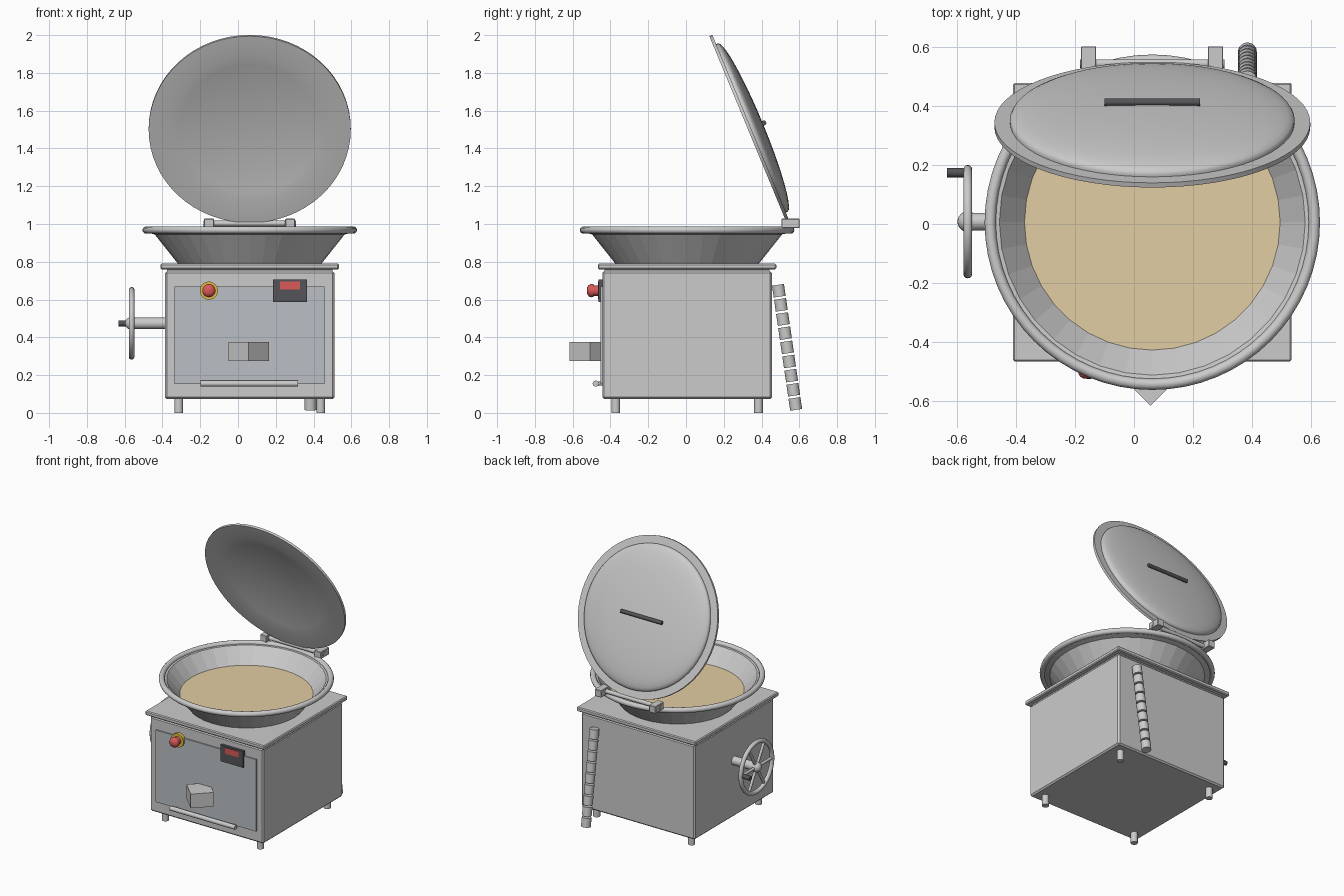
import bpy, bmesh
from math import pi, sin, cos, radians
from mathutils import Vector, Matrix

if "Cube" in bpy.data.objects:
    bpy.data.objects.remove(bpy.data.objects["Cube"])

CX, CY = 0.062, 0.006   # cabinet and pan axis


def material(name, rgb):
    m = bpy.data.materials.new(name)
    m.diffuse_color = (*rgb, 1)
    m.use_nodes = True
    m.node_tree.nodes["Principled BSDF"].inputs["Base Color"].default_value = m.diffuse_color
    return m


FOOD = material("food_tan", (0.76, 0.61, 0.36))
RED = material("red", (0.7, 0.1, 0.1))
YELLOW = material("yellow", (0.75, 0.5, 0.05))
DARK = material("dark_grey", (0.09, 0.09, 0.1))
PANEL = material("panel_steel", (0.5, 0.53, 0.56))


def finish(name, bm, mat=None, smooth=True):
    bmesh.ops.recalc_face_normals(bm, faces=bm.faces)
    me = bpy.data.meshes.new(name)
    bm.to_mesh(me)
    bm.free()
    ob = bpy.data.objects.new(name, me)
    bpy.context.collection.objects.link(ob)
    if mat:
        me.materials.append(mat)
    if smooth:
        bpy.ops.object.select_all(action='DESELECT')
        ob.select_set(True)
        bpy.context.view_layer.objects.active = ob
        bpy.ops.object.shade_smooth_by_angle(angle=radians(35))
    return ob


def box(name, lo, hi, mat=None, bevel=0, spin=0):
    lo, hi = Vector(lo), Vector(hi)
    bm = bmesh.new()
    m = (Matrix.Translation((lo + hi) / 2) @ Matrix.Rotation(spin, 4, 'Z')
         @ Matrix.Diagonal((*(hi - lo), 1)))
    bmesh.ops.create_cube(bm, size=1, matrix=m)
    if bevel:
        bmesh.ops.bevel(bm, geom=bm.edges[:], offset=bevel, segments=1,
                        profile=0.5, affect='EDGES')
    return finish(name, bm, mat, False)


def lathe(name, profile, matrix, n=48, mat=None, closed=False, smooth=True):
    """Spin a (radius, height) profile about local z."""
    bm = bmesh.new()
    vs = [bm.verts.new((r, 0, h)) for r, h in profile]
    pairs = list(zip(vs, vs[1:])) + ([(vs[-1], vs[0])] if closed else [])
    es = [bm.edges.new(p) for p in pairs]
    bmesh.ops.spin(bm, geom=vs + es, cent=(0, 0, 0), axis=(0, 0, 1),
                   angle=2 * pi, steps=n, use_merge=True)
    bmesh.ops.remove_doubles(bm, verts=bm.verts, dist=1e-5)
    bm.transform(matrix)
    return finish(name, bm, mat, smooth)


def axis_matrix(a, b):
    a, b = Vector(a), Vector(b)
    return Matrix.Translation(a) @ (b - a).to_track_quat('Z', 'Y').to_matrix().to_4x4()


def rod(name, a, b, r, n=20, mat=None):
    h = (Vector(b) - Vector(a)).length
    return lathe(name, [(0, 0), (r, 0), (r, h), (0, h)], axis_matrix(a, b), n, mat)


def ring(name, matrix, R, r, n=48):
    prof = [(R + r * cos(k * pi / 6), r * sin(k * pi / 6)) for k in range(12)]
    return lathe(name, prof, matrix, n, closed=True)


# Cabinet, worktop and feet
box("cabinet", (CX - .449, CY - .449, .073), (CX + .449, CY + .449, .75), bevel=.01)
box("cabinet_neck", (CX - .437, CY - .437, .745), (CX + .437, CY + .437, .765))
box("worktop", (CX - .472, CY - .472, .76), (CX + .472, CY + .472, .79), bevel=.006)
for i, sx in enumerate((-1, 1)):
    for j, sy in enumerate((-1, 1)):
        x, y = CX + sx * .376, CY + sy * .378
        rod(f"foot_{i}{j}", (x, y, 0), (x, y, .08), .023)

# Front panel with display, stop button, spout box and bar handle
box("front_panel", (-.335, -.452, .153), (.459, -.44, .668), PANEL)
box("display_housing", (.184, -.462, .588), (.364, -.44, .705), DARK)
box("display_screen", (.222, -.465, .653), (.329, -.455, .695), RED)
bx, bz = -.154, .647
rod("stop_collar", (bx, -.44, bz), (bx, -.466, bz), .048, 32, YELLOW)
rod("stop_stem", (bx, -.46, bz), (bx, -.50, bz), .028, 24, RED)
lathe("stop_button", [(0, 0), (.034, 0), (.035, .014), (.03, .026), (.018, .034), (0, .036)],
      axis_matrix((bx, -.489, bz), (bx, -1, bz)), 32, RED)
box("spout_box", (CX - .082, -.584, .275), (CX + .070, -.432, .376), spin=pi / 4)
rod("front_handle", (-.198, -.478, .155), (.317, -.478, .155), .016)
for i, x in enumerate((-.16, .28)):
    rod(f"handle_post_{i}", (x, -.44, .155), (x, -.478, .155), .01)

# Pan: thin conical wall with rolled rim, and contents
at_pan = Matrix.Translation((CX, CY, 0))
lathe("pan", [(0, .785), (.376, .785), (.503, .945), (.548, .956), (.548, .970),
              (.518, .966), (.38, .795), (0, .795)], at_pan, 36, smooth=False)
ring("pan_rim", Matrix.Translation((CX, CY, .968)), .549, .019, 64)
lathe("pan_contents", [(0, .80), (.38, .80), (.433, .861), (0, .861)], at_pan, 36, FOOD)

# Lid: flanged dome tipped open, shallow dish on the inside
lid = Matrix.Translation((CX, .333, 1.502)) @ Matrix.Rotation(radians(-67.5), 4, 'X')
angles = [k * pi / 20 for k in range(11)]
dome = [(.482 * sin(a), .022 + .058 * cos(a)) for a in angles]
dish = [(.42 * k / 8, -.005 + .036 * (1 - (k / 8) ** 2)) for k in range(8, -1, -1)]
lathe("lid", dome + [(.482, .012), (.535, .012), (.535, -.005)] + dish, lid, 64)
rod("lid_handle", lid @ Vector((-.162, 0, .086)), lid @ Vector((.162, 0, .086)), .013, 16, DARK)

# Hinge blocks and pin behind the pan
for i, x in enumerate((CX - .216, CX + .214)):
    box(f"hinge_block_{i}", (x - .026, .506, .978), (x + .026, .602, 1.028), bevel=.003)
rod("hinge_pin", (CX - .245, .543, 1.003), (CX + .245, .543, 1.003), .015)

# Tilting hand wheel on the left side
hub = Vector((-.563, .008, .474))
rod("wheel_shaft", (-.38, .008, .474), hub, .03, 24)
lathe("wheel_hub", [(.035 * sin(k * pi / 10), -.035 * cos(k * pi / 10)) for k in range(11)],
      Matrix.Translation(hub), 24)
ring("wheel_rim", Matrix.Translation(hub) @ Matrix.Rotation(pi / 2, 4, 'Y'), .177, .015)
for k in range(6):
    a = k * pi / 3
    rod(f"wheel_spoke_{k}", hub, hub + Vector((0, cos(a), sin(a))) * .175, .01, 12)
rod("wheel_grip", (-.563, .174, .474), (-.633, .174, .474), .016, 16, DARK)

# Segmented hose down the back
top, bottom = Vector((.384, .487, .678)), Vector((.384, .585, .004))
for k in range(9):
    a = top.lerp(bottom, k / 9)
    b = top.lerp(bottom, k / 9 + .093)
    rod(f"hose_segment_{k}", a, b, .032, 20)
